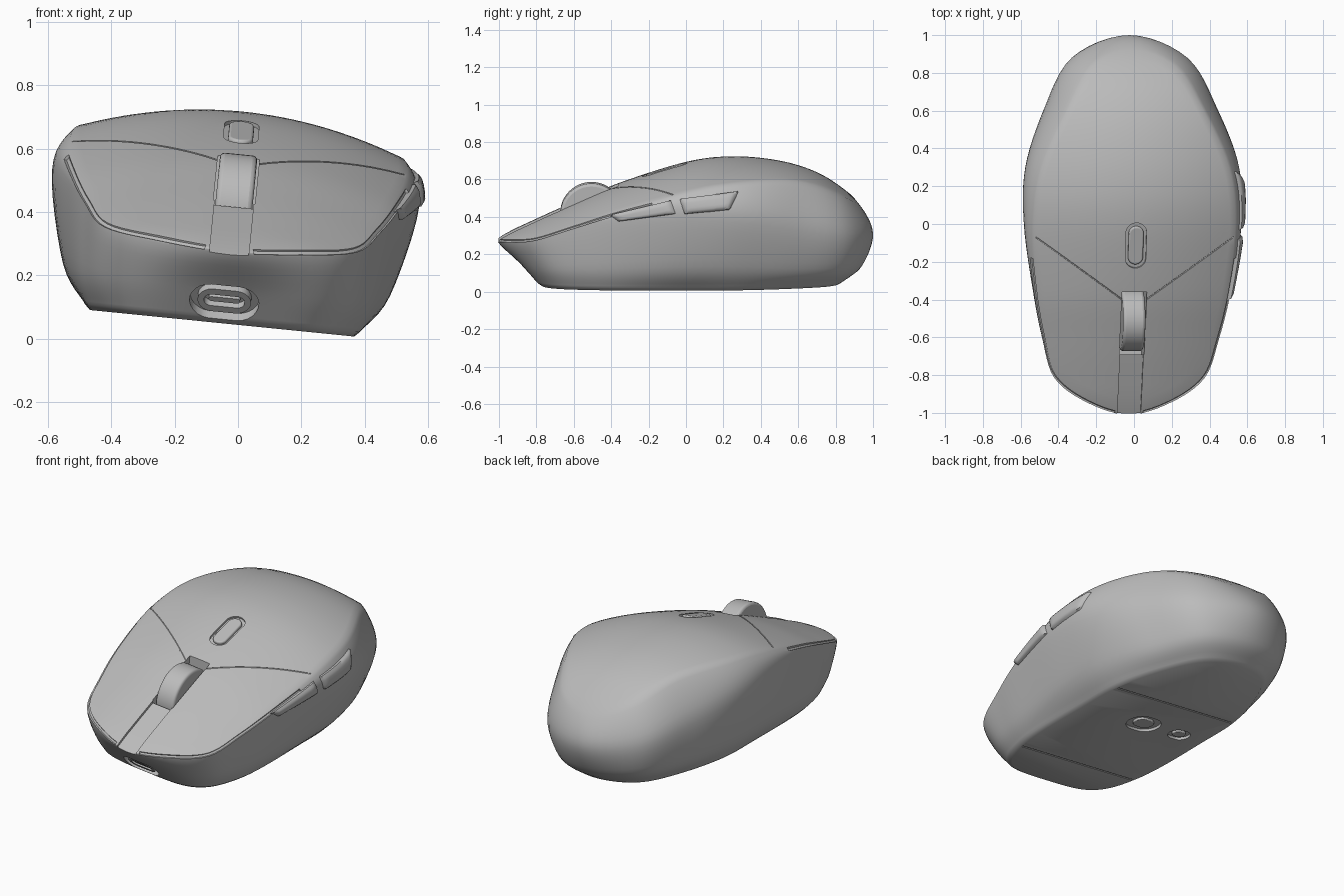
import bpy, bmesh, math
from mathutils import Vector, Matrix
from mathutils.bvhtree import BVHTree

if "Cube" in bpy.data.objects:
    bpy.data.objects.remove(bpy.data.objects["Cube"])

grey = bpy.data.materials.new("matte grey")
grey.use_nodes = True
COLOUR = (0.5, 0.5, 0.5, 1)
grey.diffuse_color = COLOUR
grey.node_tree.nodes["Principled BSDF"].inputs["Base Color"].default_value = COLOUR
parts = []


def catmull(a, b, c, d, t):
    return (b * 2 + (c - a) * t + (a * 2 - b * 5 + c * 4 - d) * t * t
            + (b * 3 - a - c * 3 + d) * t ** 3) / 2


def spline(pts, steps):
    """Smooth open curve; the first and last points are padding."""
    out = []
    for a, b, c, d in zip(pts, pts[1:], pts[2:], pts[3:]):
        out += [catmull(a, b, c, d, i / steps) for i in range(steps)]
    return out + [pts[-2]]


def make(name, bm, bevel=0):
    bmesh.ops.recalc_face_normals(bm, faces=bm.faces)
    mesh = bpy.data.meshes.new(name)
    bm.to_mesh(mesh)
    bm.free()
    mesh.materials.append(grey)
    obj = bpy.data.objects.new(name, mesh)
    bpy.context.collection.objects.link(obj)
    if bevel:
        mod = obj.modifiers.new("bevel", 'BEVEL')
        mod.width, mod.segments = bevel, 3
        mod.limit_method, mod.angle_limit = 'ANGLE', math.radians(40)
    return obj


def select(obj):
    bpy.ops.object.select_all(action='DESELECT')
    obj.select_set(True)
    bpy.context.view_layer.objects.active = obj


def cut(target, cutter):
    mod = target.modifiers.new("cut", 'BOOLEAN')
    mod.operation, mod.solver, mod.object = 'DIFFERENCE', 'EXACT', cutter
    select(target)
    bpy.ops.object.modifier_apply(modifier="cut")
    bpy.data.objects.remove(cutter)


def solid(name, outline, offset, bevel=0):
    """Extrude a flat outline along an offset."""
    bm = bmesh.new()
    face = bm.faces.new([bm.verts.new(p) for p in outline])
    new = bmesh.ops.extrude_face_region(bm, geom=[face])["geom"]
    bmesh.ops.translate(bm, vec=offset, verts=[v for v in new if isinstance(v, bmesh.types.BMVert)])
    return make(name, bm, bevel)


def pill(name, length, width, depth, matrix, bevel=0):
    r, pts = width / 2, []
    for i in range(24):
        a = math.tau * (i + .5) / 24
        side = math.copysign(length / 2 - r, math.cos(a))
        pts.append(matrix @ Vector((side + r * math.cos(a), r * math.sin(a), -depth / 2)))
    return solid(name, pts, matrix.to_3x3() @ Vector((0, 0, depth)), bevel)


def tube(points, radius):
    curve = bpy.data.curves.new("groove_cutter", 'CURVE')
    curve.dimensions, curve.bevel_depth, curve.bevel_resolution = '3D', radius, 1
    curve.use_fill_caps = True
    line = curve.splines.new('POLY')
    line.points.add(len(points) - 1)
    for p, q in zip(line.points, points):
        p.co = (*q, 1)
    obj = bpy.data.objects.new("groove_cutter", curve)
    bpy.context.collection.objects.link(obj)
    select(obj)
    bpy.ops.object.convert(target='MESH')
    return bpy.context.object


# Half outlines, front centre to back centre
BASE = [(0, -.8, .06), (.23, -.785, .06), (.35, -.7, .06), (.412, -.53, .06), (.435, -.33, .06),
        (.435, 0, .06), (.425, .3, .06), (.34, .58, .06), (.21, .79, .06), (0, .85, .06)]
WALL = [(0, -.885, .15), (.24, -.855, .15), (.385, -.745, .15), (.452, -.56, .16), (.49, -.33, .17),
        (.518, 0, .18), (.505, .3, .18), (.42, .6, .16), (.27, .86, .15), (0, .945, .14)]
WIDEST = [(0, -1, .255), (.23, -.935, .265), (.4, -.81, .295), (.47, -.6, .36), (.525, -.35, .42),
          (.578, 0, .47), (.568, .3, .46), (.462, .6, .41), (.305, .88, .34), (0, 1, .31)]
SHOULDER = [(0, -.985), (.22, -.92), (.39, -.79), (.455, -.6), (.505, -.35),
            (.535, 0), (.497, .3), (.362, .6), (.225, .83), (0, .92)]
SPINE = [(-1.1, .2), (-.985, .29), (-.8, .38), (-.6, .47), (-.35, .575), (0, .685), (.25, .715),
         (.5, .692), (.7, .63), (.85, .535), (.93, .455), (1, .33)]
STEP = 6
spine_pts = spline([Vector(p) for p in SPINE], 10)


def spine(y):
    for a, b in zip(spine_pts, spine_pts[1:]):
        if y <= b.x:
            return a.y + (b.y - a.y) * (y - a.x) / (b.x - a.x)
    return spine_pts[-1].y


def dome(x, y):
    return Vector((x, y, spine(y) - .36 * x * x))


def closed(half):
    """Smooth a half outline and mirror it into a loop."""
    pts = [Vector(p) for p in half]
    flip = lambda p: Vector((-p.x, p.y, p.z))
    side = spline([flip(pts[1])] + pts + [flip(pts[-2])], STEP)
    return side + [flip(p) for p in side[-2:0:-1]]


def top_ring(shoulder, f):
    return [dome(p.x * f, p.y * f) for p in shoulder]


# Body shell: wall rings, then a domed top
keys = [closed(h) for h in (BASE, WALL, WIDEST, [dome(x, y) for x, y in SHOULDER])]
keys = [keys[0]] + keys + [top_ring(keys[-1], .82)]
rings = [list(r) for r in zip(*(spline(col, 6) for col in zip(*keys)))]
rim = rings[16]
rings.insert(0, [Vector((p.x * .96, p.y * .97, .043)) for p in keys[0]])
rings += [top_ring(keys[4], 1 - i / 18) for i in range(1, 18)]
bm = bmesh.new()
loops = [[bm.verts.new(p) for p in r] for r in rings]
n = len(loops[0])
for lo, hi in zip(loops, loops[1:]):
    for i in range(n):
        j = (i + 1) % n
        bm.faces.new((lo[i], lo[j], hi[j], hi[i]))
bm.faces.new(loops[0][::-1])
tip = bm.verts.new(dome(0, 0))
for i in range(n):
    bm.faces.new((loops[-1][i], loops[-1][(i + 1) % n], tip))
bmesh.ops.recalc_face_normals(bm, faces=bm.faces)
tree = BVHTree.FromBMesh(bm)
body = make("body", bm)
parts.append(body)


def on_top(x, y):
    return tree.ray_cast(Vector((x, y, 2)), Vector((0, 0, -1)))[0]


# Side thumb buttons, wrapped on the shell and raised from it
def thumb_button(name, corners):
    a, b, c, d = (Vector(p) for p in corners)
    nu, nv = 16, 8
    bm, grid = bmesh.new(), []
    for i in range(nu + 1):
        row = []
        for j in range(nv + 1):
            u, v = i / nu, j / nv
            q = a.lerp(b, u).lerp(d.lerp(c, u), v)
            hit, normal = tree.ray_cast(Vector((2, q.x, q.y)), Vector((-1, 0, 0)))[:2]
            edge = min(i, nu - i, j, nv - j)
            row.append(bm.verts.new(hit + normal * (-.02, .012, .018)[min(edge, 2)]))
        grid.append(row)
    for r, s in zip(grid, grid[1:]):
        for j in range(nv):
            bm.faces.new((r[j], s[j], s[j + 1], r[j + 1]))
    parts.append(make(name, bm))


thumb_button("front_thumb_button", [(-.37, .42), (-.04, .465), (-.07, .55), (-.42, .455)])
thumb_button("rear_thumb_button", [(-.015, .46), (.24, .485), (.3, .6), (-.05, .555)])

# Seams between the click buttons, the palm cover and the walls
for s in (-1, 1):
    cut(body, tube([on_top(s * (.05 + .053 * i), -.41 + .038 * i) for i in range(10)], .004))
    cut(body, tube([Vector((s * p.x, p.y, p.z)) for p in rim[2:5 * STEP - 2]], .011))

# Centre channel and wheel slot
ys = [-1.05 + .067 * i for i in range(11)]
profile = [(-.062, y, spine(y) - .018) for y in ys] + [(-.062, ys[-1], .9), (-.062, ys[0], .9)]
cut(body, solid("channel_cutter", profile, (.124, 0, 0)))
slot = [(-.066, -.69, .3), (-.066, -.36, .3), (-.066, -.36, .9), (-.066, -.69, .9)]
cut(body, solid("slot_cutter", slot, (.132, 0, 0)))

# Scroll wheel
bm = bmesh.new()
bmesh.ops.create_cone(bm, cap_ends=True, segments=48, radius1=.168, radius2=.168, depth=.118,
                      matrix=Matrix.Translation((0, -.505, .412)) @ Matrix.Rotation(math.pi / 2, 4, 'Y'))
parts.append(make("scroll_wheel", bm, .015))

# Mode button in its recess
tilt = Matrix.Translation((0, -.115, spine(-.115))) @ Matrix.Rotation(.3, 4, 'X') @ Matrix.Rotation(math.pi / 2, 4, 'Z')
cut(body, pill("recess_cutter", .25, .11, .03, tilt))
parts.append(pill("mode_button", .21, .08, .04, tilt @ Matrix.Translation((0, 0, -.018)), .008))

# Charging port on the front wall
port = Matrix.Translation((0, -.842, .113)) @ Matrix.Rotation(math.radians(135), 4, 'X')
cut(body, pill("port_cutter", .22, .15, .05, port))
inner = port @ Matrix.Translation((0, 0, -.03))
collar = pill("port_collar", .17, .1, .06, inner)
cut(collar, pill("port_slot_cutter", .13, .05, .09, inner @ Matrix.Translation((0, 0, .03))))
parts.append(collar)
parts.append(pill("port_tongue", .1, .02, .05, inner))

# Underside: cover seams, sensor window and power button
for y, half in ((.28, .4), (-.53, .39)):
    cut(body, tube([Vector((-half, y, .043)), Vector((half, y, .043))], .005))
for name, x, size in (("sensor", 0, .2), ("power_button", -.25, .13)):
    here = Matrix.Translation((x, .02, .043))
    cut(body, pill(name + "_cutter", size, size * .8, .03, here))
    parts.append(pill(name, size * .6, size * .45, .03, here @ Matrix.Translation((0, 0, .017)), .004))

# Lean the whole model to one side, as it stands
lean = Matrix.Rotation(.1, 4, 'Y') @ Matrix.Translation((-.055, 0, 0))
for obj in parts:
    obj.data.transform(lean)
    select(obj)
    bpy.ops.object.shade_smooth_by_angle(angle=math.radians(50))
